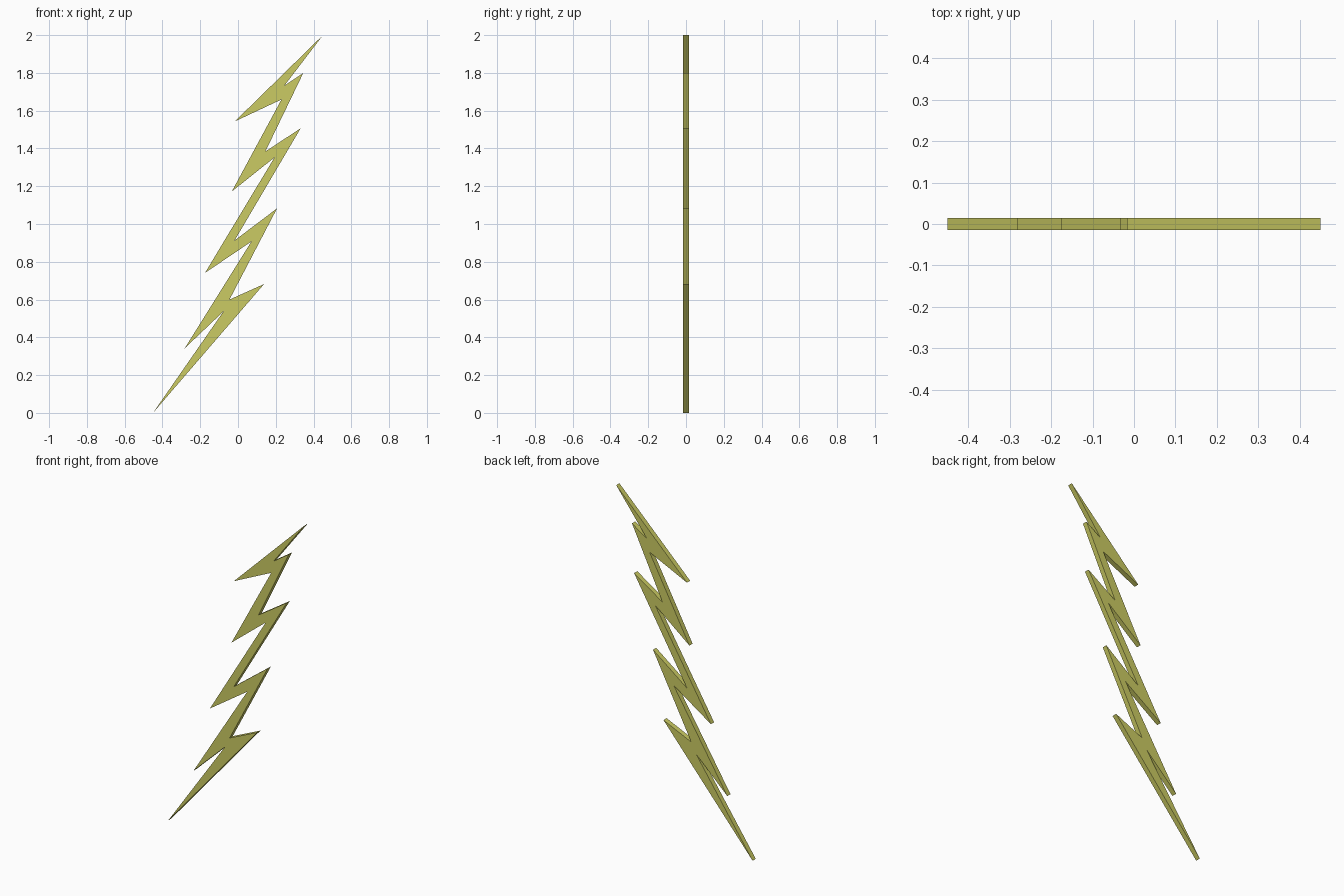
import bpy, bmesh

if "Cube" in bpy.data.objects:
    bpy.data.objects.remove(bpy.data.objects["Cube"])

HALF = 0.015  # half thickness of the flat bolt

# right edge from top tip down to the bottom tip, as (x, z)
right_edge = [(0.45, 2.0), (0.246, 1.733), (0.346, 1.80), (0.145, 1.384),
              (0.332, 1.507), (-0.018, 0.913), (0.207, 1.083),
              (-0.045, 0.60), (0.138, 0.682), (-0.45, 0.0)]
# left edge from the bottom back up
left_edge = [(-0.077, 0.537), (-0.283, 0.341), (0.071, 0.907), (-0.175, 0.741),
             (0.193, 1.352), (-0.033, 1.172), (0.23, 1.659), (-0.017, 1.543)]

# extrude the jagged profile into a flat plate
bm = bmesh.new()
face = bm.faces.new([bm.verts.new((x, -HALF, z)) for x, z in right_edge + left_edge])
ext = bmesh.ops.extrude_face_region(bm, geom=[face], use_keep_orig=True)
bmesh.ops.translate(bm, vec=(0, 2 * HALF, 0),
                    verts=[g for g in ext["geom"] if isinstance(g, bmesh.types.BMVert)])
bmesh.ops.recalc_face_normals(bm, faces=bm.faces[:])
bmesh.ops.triangulate(bm, faces=[f for f in bm.faces if len(f.verts) > 4])

mesh = bpy.data.meshes.new("lightning_bolt")
bm.to_mesh(mesh)
bm.free()

# single flat yellow
yellow = bpy.data.materials.new("bolt yellow")
yellow.diffuse_color = (0.60, 0.60, 0.125, 1)
yellow.use_nodes = True
yellow.node_tree.nodes["Principled BSDF"].inputs["Base Color"].default_value = yellow.diffuse_color
mesh.materials.append(yellow)
bolt = bpy.data.objects.new("lightning_bolt", mesh)
bpy.context.collection.objects.link(bolt)
